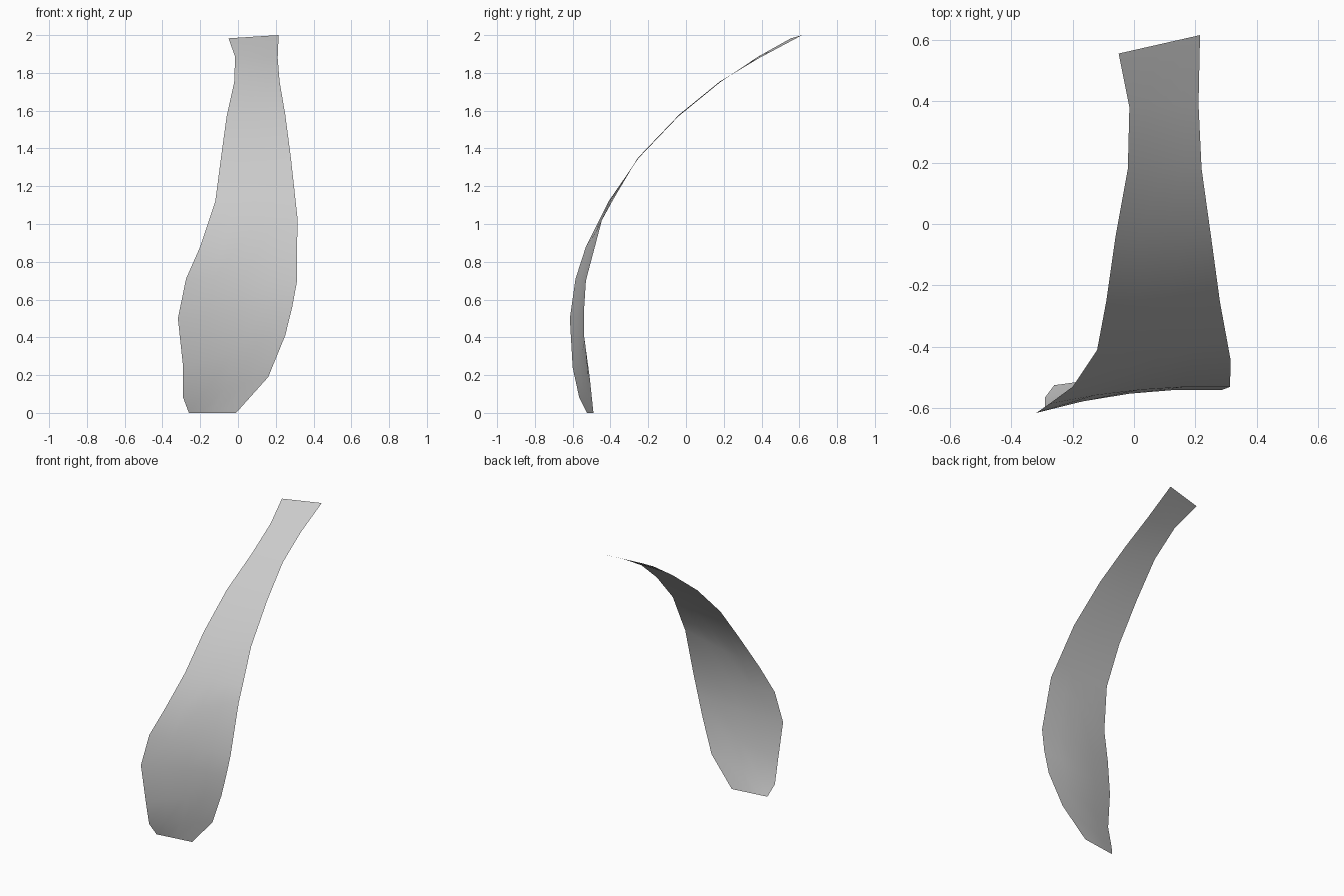
import bpy, bmesh
from mathutils import Vector

cube = bpy.data.objects.get("Cube")
if cube:
    bpy.data.objects.remove(cube, do_unlink=True)

# Single neutral grey material
grey = bpy.data.materials.new("neutral grey")
grey.use_nodes = True
colour = (0.6, 0.6, 0.6, 1)
grey.diffuse_color = colour
grey.node_tree.nodes["Principled BSDF"].inputs["Base Color"].default_value = colour

# Cross-sections from the foot to the tip: right edge, left edge, backward cupping
SECTIONS = [
    ((-.26, -.525, 0), (-.01, -.49, 0), 0),
    ((-.29, -.565, .08), (.16, -.51, .19), .01),
    ((-.29, -.60, .24), (.25, -.54, .41), .02),
    ((-.318, -.615, .50), (.287, -.54, .56), .025),
    ((-.275, -.585, .71), (.313, -.53, .70), .018),
    ((-.20, -.53, .88), (.314, -.44, 1.04), .008),
    ((-.12, -.41, 1.12), (.304, -.385, 1.13), -.005),
    ((-.09, -.25, 1.35), (.28, -.255, 1.35), 0),
    ((-.06, -.04, 1.57), (.25, -.035, 1.58), 0),
    ((-.02, .18, 1.75), (.22, .18, 1.755), 0),
    ((-.015, .38, 1.885), (.21, .39, 1.88), 0),
    ((-.05, .555, 1.983), (.215, .615, 2.0), 0),
]
COLUMNS = 4

# Curved blade: a thin sheet bridged between the cross-sections
bm = bmesh.new()
rows = []
for a, b, cup in SECTIONS:
    a, b = Vector(a), Vector(b)
    row = []
    for i in range(COLUMNS + 1):
        t = i / COLUMNS
        row.append(bm.verts.new(a.lerp(b, t) + Vector((0, 4 * cup * t * (1 - t), 0))))
    rows.append(row)
for low, high in zip(rows, rows[1:]):
    for i in range(COLUMNS):
        bm.faces.new((low[i], low[i + 1], high[i + 1], high[i])).smooth = True

mesh = bpy.data.meshes.new("curved_blade")
bm.to_mesh(mesh)
bm.free()
mesh.materials.append(grey)
blade = bpy.data.objects.new("curved_blade", mesh)
bpy.context.collection.objects.link(blade)
